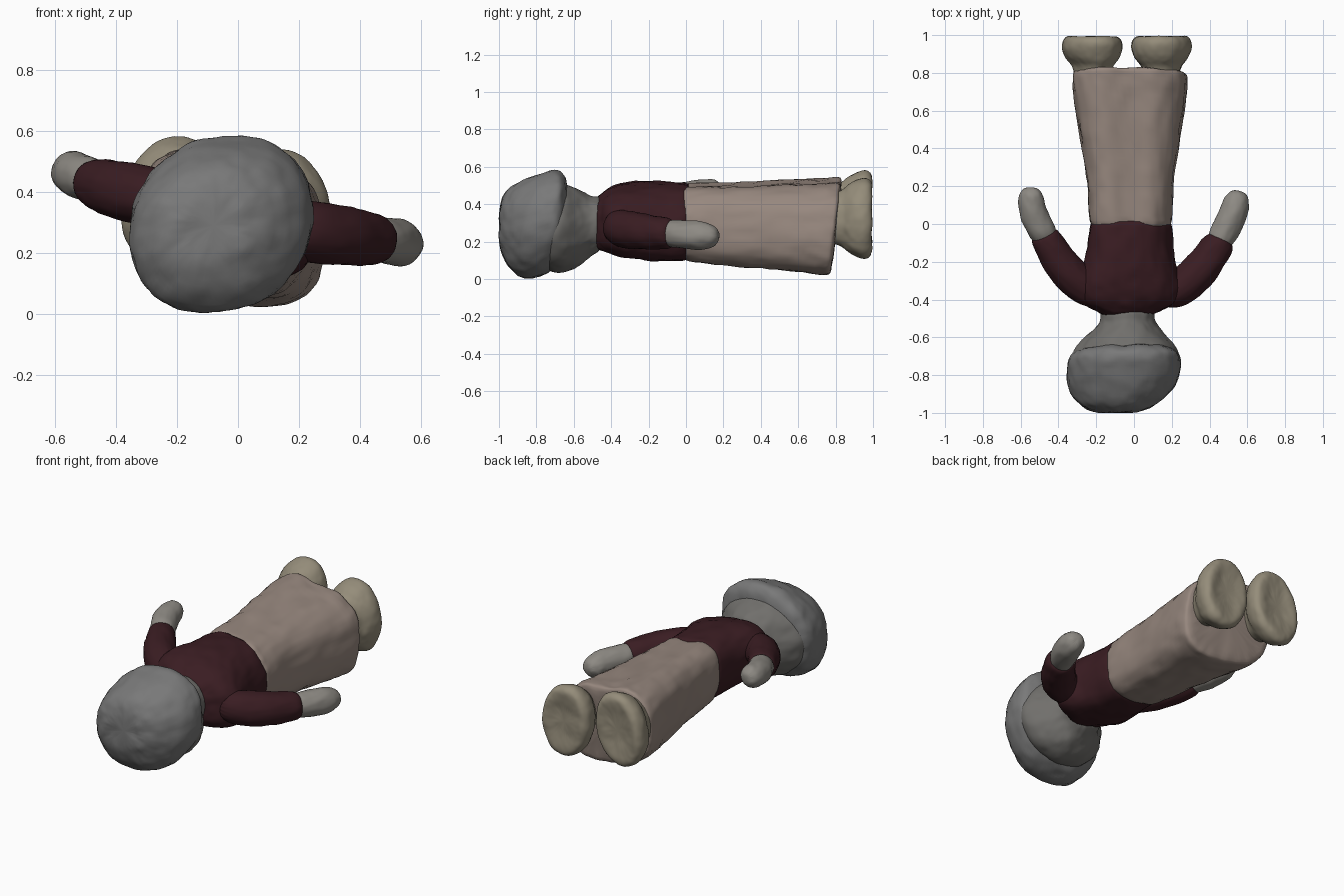
import bpy, bmesh, math
from mathutils import Vector

if "Cube" in bpy.data.objects:
    bpy.data.objects.remove(bpy.data.objects["Cube"])

N = 24
CLAY = bpy.data.textures.new("clay_lumps", 'CLOUDS')
CLAY.noise_scale = 0.09


def mat(name, r, g, b):
    m = bpy.data.materials.new(name)
    m.diffuse_color = (r, g, b, 1)
    m.use_nodes = True
    m.node_tree.nodes["Principled BSDF"].inputs["Base Color"].default_value = m.diffuse_color
    return m


CAP = mat("cap_grey", .19, .19, .19)
SKIN = mat("face_grey", .165, .16, .15)
HAND = mat("hand_grey", .27, .255, .23)
SHIRT = mat("maroon", .042, .012, .016)
CLOTH = mat("trouser_tan", .31, .245, .21)
SHOE = mat("shoe_beige", .30, .265, .195)


def skin_rings(name, rings, material, lumps=.02):
    """Join rings of points into a closed, smooth, slightly lumpy form."""
    bm = bmesh.new()
    vs = [[bm.verts.new(p) for p in ring] for ring in rings]
    for a, b in zip(vs, vs[1:]):
        for i in range(N):
            j = (i + 1) % N
            bm.faces.new((a[i], a[j], b[j], b[i]))
    bm.faces.new(vs[0])
    bm.faces.new(vs[-1])
    bmesh.ops.recalc_face_normals(bm, faces=bm.faces)
    for f in bm.faces:
        f.smooth = True
    me = bpy.data.meshes.new(name)
    bm.to_mesh(me)
    bm.free()
    me.materials.append(material)
    ob = bpy.data.objects.new(name, me)
    bpy.context.collection.objects.link(ob)
    sub = ob.modifiers.new("smooth", 'SUBSURF')
    sub.levels = sub.render_levels = 2
    d = ob.modifiers.new("lumps", 'DISPLACE')
    d.texture = CLAY
    d.strength = lumps
    d.mid_level = .5
    return ob


def loft(name, rows, material, shear=0, power=2.0, pinch=0, lumps=.02):
    """Rows are (y, x min, x max, z min, z max, slant of the ring in y)."""
    rings = []
    for y, x0, x1, z0, z1, *slant in rows:
        ring = []
        rx, rz = (x1 - x0) / 2, (z1 - z0) / 2
        for i in range(N):
            t = 2 * math.pi * i / N
            c, s = math.cos(t), math.sin(t)
            x = math.copysign(abs(c) ** (2 / power), c) * rx
            z = math.copysign(abs(s) ** (2 / power), s) * rz
            if s > 0:
                z *= 1 - pinch * math.exp(-(x / (.25 * rx)) ** 2)
            z += shear * x
            k = slant[0] if slant else 0
            ring.append((x + (x0 + x1) / 2, y + k * z, z + (z0 + z1) / 2))
        rings.append(ring)
    return skin_rings(name, rings, material, lumps)


def limb(name, path, material):
    """Path points are (x, y, z, radius)."""
    pts = [Vector(p[:3]) for p in path]
    rings = []
    for i, p in enumerate(path):
        d = (pts[min(i + 1, len(pts) - 1)] - pts[max(i - 1, 0)]).normalized()
        u = d.cross(Vector((0, 0, 1))).normalized()
        v = u.cross(d)
        rings.append([pts[i] + p[3] * (u * math.cos(2 * math.pi * k / N) +
                                       v * math.sin(2 * math.pi * k / N)) for k in range(N)])
    return skin_rings(name, rings, material, .015)


# Head: rounded cap with a brim, then face and neck
loft("cap", [(-1.0, -.18, .02, .20, .38), (-.985, -.25, .07, .13, .44),
             (-.945, -.31, .14, .05, .49), (-.88, -.35, .21, 0, .53),
             (-.80, -.36, .245, 0, .565, .04), (-.735, -.357, .25, .018, .59, .08),
             (-.69, -.34, .25, .045, .583, .1), (-.66, -.29, .21, .08, .53, .1),
             (-.65, -.2, .12, .15, .43, .1)], CAP, shear=.1, power=2.15)
loft("face", [(-.78, -.30, .2, .05, .5), (-.70, -.34, .245, .03, .53),
              (-.645, -.305, .225, .04, .51), (-.59, -.25, .17, .05, .49),
              (-.54, -.19, .125, .09, .46), (-.50, -.175, .105, .13, .44),
              (-.43, -.18, .12, .16, .45)], SKIN)

# Torso, twisted a little so the left side is higher
loft("torso", [(-.49, -.16, .10, .17, .43), (-.455, -.21, .15, .16, .45),
               (-.42, -.28, .23, .15, .48), (-.36, -.31, .27, .13, .505),
               (-.28, -.29, .25, .115, .52), (-.16, -.245, .205, .10, .52),
               (0, -.243, .207, .10, .513), (.03, -.22, .19, .12, .50)],
     SHIRT, shear=-.18, power=2.4)

# Trousers with a crease between the legs and a slanted hem
loft("trousers", [(-.03, -.22, .18, .12, .50), (0, -.243, .207, .10, .513),
                  (.15, -.243, .205, .08, .515), (.35, -.268, .228, .065, .52),
                  (.55, -.303, .263, .05, .53), (.72, -.328, .283, .033, .54, .07),
                  (.79, -.328, .288, .028, .543, .12), (.81, -.31, .27, .04, .53, .12)],
     CLOTH, shear=-.14, power=2.7, pinch=.12)

# Arms: sleeve and hand on each side
limb("left_sleeve", [(-.16, -.38, .36, .08), (-.26, -.34, .38, .10), (-.365, -.25, .40, .097),
                     (-.425, -.15, .415, .09), (-.475, -.06, .43, .083), (-.48, -.045, .435, .06)], SHIRT)
limb("left_hand", [(-.45, -.10, .42, .06), (-.485, -.04, .44, .075), (-.53, .04, .455, .075),
                   (-.547, .12, .465, .072), (-.545, .17, .47, .06), (-.54, .197, .47, .03)], HAND)
limb("right_sleeve", [(.13, -.38, .29, .08), (.23, -.35, .27, .105), (.34, -.26, .255, .10),
                      (.405, -.17, .25, .093), (.46, -.09, .24, .084), (.465, -.075, .24, .06)], SHIRT)
limb("right_hand", [(.43, -.13, .245, .06), (.47, -.06, .24, .077), (.515, .03, .235, .077),
                    (.54, .10, .23, .075), (.55, .15, .23, .06), (.553, .178, .23, .03)], HAND)

# Feet: narrow ankles spreading quickly to oval flat soles
for side, cx, cz, lean in (("left", -.22, .365, .11), ("right", .145, .325, -.05)):
    rows = []
    for y, rx, rz in ((.74, .09, .13), (.825, .10, .145), (.855, .12, .175), (.88, .145, .195),
                      (.925, .162, .215), (.965, .16, .222), (.992, .14, .20), (.996, .11, .165),
                      (.98, .05, .08)):
        rows.append((y, cx - rx, cx + rx, cz - rz, cz + rz))
    foot = loft(side + "_foot", rows, SHOE, power=2.1, lumps=.012)
    for v in foot.data.vertices:
        v.co.x += lean * (v.co.z - cz)
